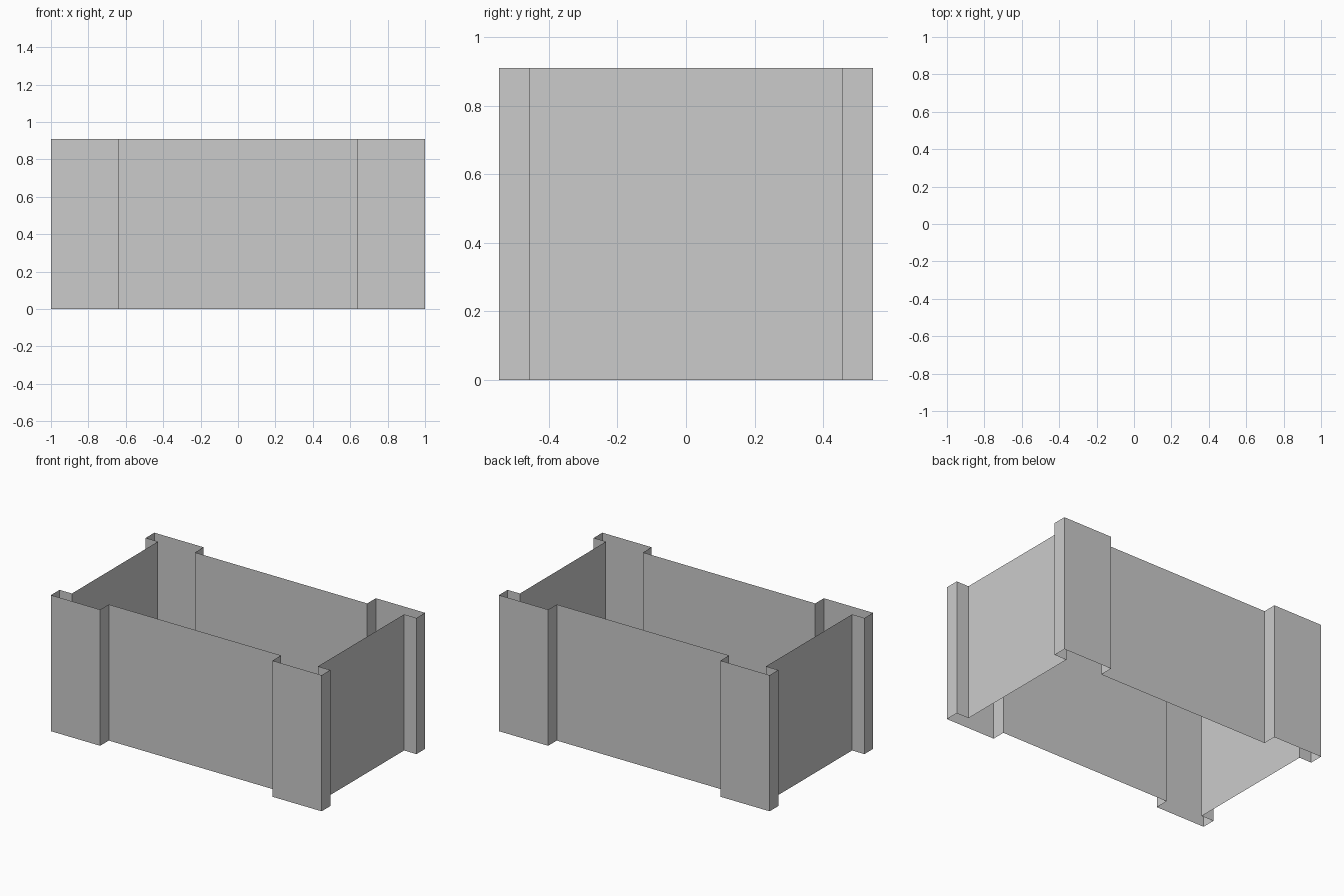
import bpy
import bmesh

if "Cube" in bpy.data.objects:
    bpy.data.objects.remove(bpy.data.objects["Cube"])

U = 1 / 11          # grid module of the crate
HEIGHT = 10 * U

# One corner post in plan, from the side wall round to the front wall
corner = [(10, 5), (11, 5), (11, 6), (7, 6), (7, 5)]

# Mirror the corner into all four quadrants, counter-clockwise
outline = []
for sx, sy in ((1, 1), (-1, 1), (-1, -1), (1, -1)):
    pts = corner if sx * sy > 0 else corner[::-1]
    outline += [(sx * x * U, sy * y * U) for x, y in pts]

# Open wall shell: extrude the closed outline upwards, no floor or lid
bm = bmesh.new()
verts = [bm.verts.new((x, y, 0)) for x, y in outline]
edges = [bm.edges.new((verts[i], verts[(i + 1) % len(verts)]))
         for i in range(len(verts))]
ext = bmesh.ops.extrude_edge_only(bm, edges=edges)
top = [g for g in ext["geom"] if isinstance(g, bmesh.types.BMVert)]
bmesh.ops.translate(bm, verts=top, vec=(0, 0, HEIGHT))

# Face the walls outwards
bmesh.ops.recalc_face_normals(bm, faces=bm.faces)
front = min(bm.faces, key=lambda f: f.calc_center_median().y)
if front.normal.y > 0:
    bmesh.ops.reverse_faces(bm, faces=bm.faces)

mesh = bpy.data.meshes.new("crate_walls")
bm.to_mesh(mesh)
bm.free()
bpy.context.collection.objects.link(bpy.data.objects.new("crate_walls", mesh))
